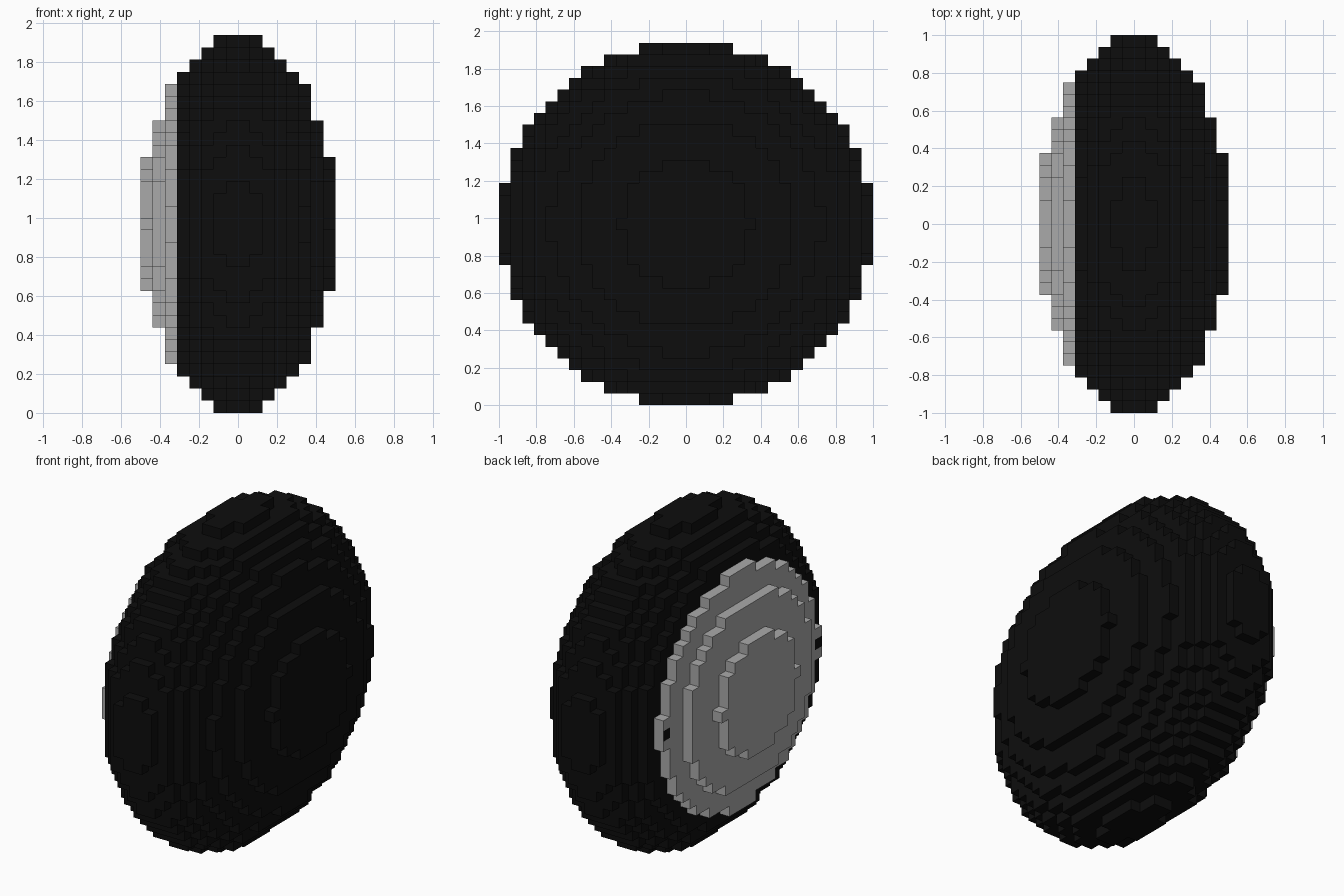
import bpy
import bmesh
from mathutils import Vector

cube = bpy.data.objects.get("Cube")
if cube:
    bpy.data.objects.remove(cube)

CELL = 1 / 16                        # edge of one block
RADII = Vector((8, 16, 15.43))       # ellipsoid radii in blocks
CENTRE_Z = 15.5 * CELL
HUB_X = -5                           # blocks beyond this layer form the hub cap


def make_material(name, value):
    mat = bpy.data.materials.new(name)
    mat.use_nodes = True
    colour = (value, value, value, 1)
    mat.diffuse_color = colour
    bsdf = mat.node_tree.nodes["Principled BSDF"]
    bsdf.inputs["Base Color"].default_value = colour
    bsdf.inputs["Roughness"].default_value = 0.8
    return mat


rubber = make_material("black rubber", 0.004)
metal = make_material("grey metal", 0.4)


def solid(p):
    return sum((p[i] / RADII[i]) ** 2 for i in range(3)) <= 1


# Block centres of the flattened ball
cells = [Vector((x + 0.5, y + 0.5, z))
         for x in range(-8, 8) for y in range(-16, 16) for z in range(-15, 16)]
cells = [c for c in cells if solid(c)]


def is_hub(c):
    return c.x < HUB_X


def is_dark_spot(c, normal):
    # Two small dark marks on the rim of the hub cap
    return (normal.x < 0 and HUB_X - 1 < c.x < HUB_X
            and abs(c.y) > 11 and c.z == 0)


def build_blocks(name, part, materials, paint):
    """Mesh the outward-facing sides of the given blocks."""
    bm = bmesh.new()
    for c in part:
        for axis in range(3):
            for sign in (-1, 1):
                n = Vector((0, 0, 0))
                n[axis] = sign
                if solid(c + n):
                    continue
                u, v = Vector((0, 0, 0)), Vector((0, 0, 0))
                u[(axis + 1) % 3] = 0.5
                v[(axis + 2) % 3] = 0.5 * sign
                mid = c + n / 2
                corners = (mid - u - v, mid + u - v, mid + u + v, mid - u + v)
                face = bm.faces.new([bm.verts.new(p * CELL) for p in corners])
                face.material_index = paint(c, n)
    bmesh.ops.remove_doubles(bm, verts=bm.verts, dist=CELL / 100)
    mesh = bpy.data.meshes.new(name)
    bm.to_mesh(mesh)
    bm.free()
    for mat in materials:
        mesh.materials.append(mat)
    obj = bpy.data.objects.new(name, mesh)
    obj.location.z = CENTRE_Z
    bpy.context.collection.objects.link(obj)
    return obj


# Tyre body
build_blocks("tyre", [c for c in cells if not is_hub(c)], [rubber],
             lambda c, n: 0)
# Stepped hub cap on the right side
build_blocks("hub_cap", [c for c in cells if is_hub(c)], [metal, rubber],
             lambda c, n: int(is_dark_spot(c, n)))
